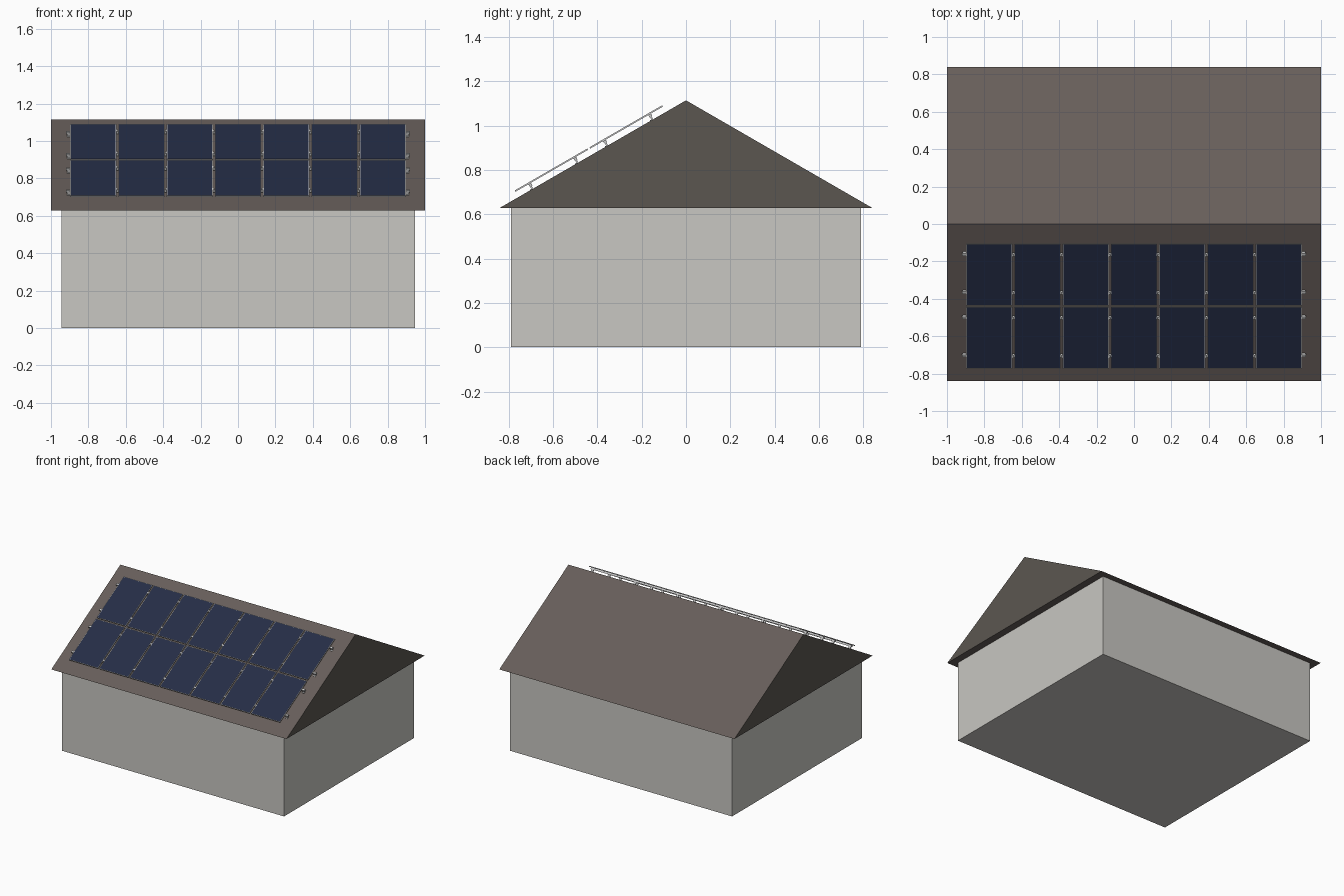
import bpy, bmesh, math
from mathutils import Matrix, Vector

if "Cube" in bpy.data.objects:
    bpy.data.objects.remove(bpy.data.objects["Cube"])

HALF_Y, EAVE, PITCH = 0.84, 0.629, math.radians(30)
RIDGE = EAVE + HALF_Y * math.tan(PITCH)


def mat(name, r, g, b):
    m = bpy.data.materials.new(name)
    m.diffuse_color = (r, g, b, 1)
    m.use_nodes = True
    m.node_tree.nodes["Principled BSDF"].inputs["Base Color"].default_value = m.diffuse_color
    return m


WALL = mat("render_wall", 0.58, 0.57, 0.54)
ROOF = mat("roof_tiles", 0.135, 0.112, 0.102)
GABLE = mat("gable_boards", 0.105, 0.094, 0.081)
METAL = mat("aluminium", 0.55, 0.56, 0.57)
GLASS = mat("solar_glass", 0.018, 0.026, 0.06)

# Front roof slope frame: local x = along ridge, y = up the slope, z = outward
SLOPE = Matrix.Translation((0, 0, RIDGE)) @ Matrix.Rotation(PITCH, 4, 'X')


def make(name, bm, mats, matrix=None):
    bmesh.ops.recalc_face_normals(bm, faces=bm.faces)
    me = bpy.data.meshes.new(name)
    bm.to_mesh(me)
    bm.free()
    for m in mats:
        me.materials.append(m)
    ob = bpy.data.objects.new(name, me)
    bpy.context.collection.objects.link(ob)
    if matrix:
        ob.matrix_world = matrix
    return ob


def add_box(bm, lo, hi):
    lo, hi = Vector(lo), Vector(hi)
    m = Matrix.Translation((lo + hi) / 2) @ Matrix.Diagonal((*(hi - lo), 1))
    bmesh.ops.create_cube(bm, size=1, matrix=m)


# Walls
bm = bmesh.new()
add_box(bm, (-0.945, -0.79, 0), (0.945, 0.79, EAVE))
make("walls", bm, [WALL])

# Solid gable roof: triangle profile pushed along x
bm = bmesh.new()
tri = bm.faces.new([bm.verts.new((-1, y, z)) for y, z in
                    ((-HALF_Y, EAVE), (HALF_Y, EAVE), (0, RIDGE))])
ext = bmesh.ops.extrude_face_region(bm, geom=[tri], use_keep_orig=True)
bmesh.ops.translate(bm, vec=(2, 0, 0),
                    verts=[v for v in ext["geom"] if isinstance(v, bmesh.types.BMVert)])
for f in bm.faces:
    f.material_index = 1 if len(f.verts) == 3 else 0
make("roof", bm, [ROOF, GABLE])

# Solar panels: framed glass, 7 columns by 2 rows
W, L, GAP = 0.247, 0.379, 0.011
Z0, Z1 = 0.0275, 0.0345
ROW_TOPS = (-0.104, -0.104 - L - GAP)
for r, top in enumerate(ROW_TOPS):
    for c in range(7):
        bm = bmesh.new()
        x = (c - 3) * (W + GAP)
        add_box(bm, (x - W / 2, top - L, Z0), (x + W / 2, top, Z1))
        bm.normal_update()
        glass = max(bm.faces, key=lambda f: f.calc_center_median().z)
        bmesh.ops.inset_region(bm, faces=[glass], thickness=0.005, depth=-0.001)
        glass.material_index = 1
        make(f"solar_panel_{r + 1}_{c + 1}", bm, [METAL, GLASS], SLOPE)

# Mounting rails on L-shaped feet, with clamps in the panel gaps
for r, top in enumerate(ROW_TOPS):
    for k, off in enumerate((0.07, 0.305)):
        y = top - off
        bm = bmesh.new()
        add_box(bm, (-0.92, y - 0.007, 0.015), (0.92, y + 0.007, Z0))
        make(f"mounting_rail_{r + 1}_{k + 1}", bm, [METAL], SLOPE)
        bm = bmesh.new()
        for i in range(6):
            x = -0.905 + i * 0.362
            add_box(bm, (x - 0.009, y - 0.005, 0.003), (x + 0.009, y + 0.003, 0.015))
            add_box(bm, (x - 0.009, y - 0.013, -0.001), (x + 0.009, y + 0.003, 0.003))
        make(f"roof_feet_{r + 1}_{k + 1}", bm, [METAL], SLOPE)
        bm = bmesh.new()
        for i in range(6):
            x = (i - 2.5) * (W + GAP)
            add_box(bm, (x - 0.0045, y - 0.007, Z0), (x + 0.0045, y + 0.007, Z1))
        make(f"panel_clamps_{r + 1}_{k + 1}", bm, [METAL], SLOPE)
